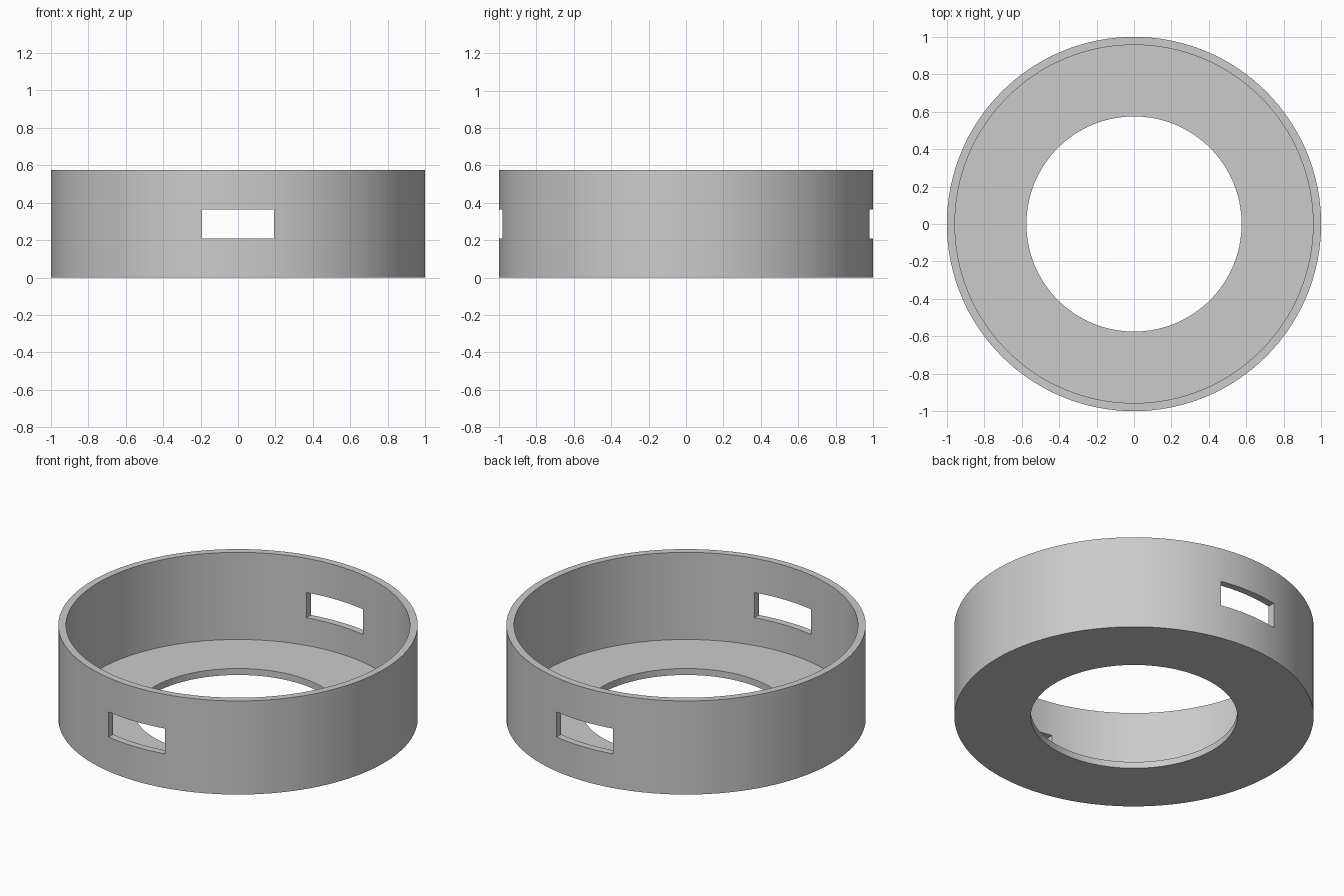
import bpy, bmesh, math
from mathutils import Matrix

cube = bpy.data.objects.get("Cube")
if cube:
    bpy.data.objects.remove(cube, do_unlink=True)

SEGMENTS = 128
HEIGHT, FLOOR = 0.575, 0.04
OUTER, INNER, HOLE = 1.0, 0.957, 0.575
SLOT_W, SLOT_H = 0.385, 0.155

grey = bpy.data.materials.new("plain_grey")
grey.use_nodes = True
colour = (0.6, 0.6, 0.6, 1)
grey.diffuse_color = colour
grey.node_tree.nodes["Principled BSDF"].inputs["Base Color"].default_value = colour


def make_object(name, bm):
    bmesh.ops.recalc_face_normals(bm, faces=bm.faces)
    mesh = bpy.data.meshes.new(name)
    bm.to_mesh(mesh)
    bm.free()
    mesh.materials.append(grey)
    obj = bpy.data.objects.new(name, mesh)
    bpy.context.collection.objects.link(obj)
    return obj


# Ring housing: L-shaped section swept around the z axis
profile = [(HOLE, 0), (OUTER, 0), (OUTER, HEIGHT),
           (INNER, HEIGHT), (INNER, FLOOR), (HOLE, FLOOR)]
bm = bmesh.new()
rings = []
for i in range(SEGMENTS):
    a = 2 * math.pi * i / SEGMENTS
    rings.append([bm.verts.new((r * math.cos(a), r * math.sin(a), z)) for r, z in profile])
for i, ring in enumerate(rings):
    after = rings[(i + 1) % SEGMENTS]
    for j in range(len(profile)):
        k = (j + 1) % len(profile)
        bm.faces.new((ring[j], after[j], after[k], ring[k]))
housing = make_object("ring_housing", bm)

# Front and back slots, cut by one long bar
bm = bmesh.new()
bmesh.ops.create_cube(bm, size=1, matrix=Matrix.Translation((0, 0, HEIGHT / 2))
                      @ Matrix.Diagonal((SLOT_W, 3, SLOT_H, 1)))
cutter = make_object("slot_cutter", bm)

cut = housing.modifiers.new("slots", "BOOLEAN")
cut.operation = "DIFFERENCE"
cut.solver = "EXACT"
cut.object = cutter
bpy.ops.object.select_all(action="DESELECT")
housing.select_set(True)
bpy.context.view_layer.objects.active = housing
bpy.ops.object.modifier_apply(modifier=cut.name)
bpy.data.objects.remove(cutter, do_unlink=True)

# Smooth curved walls, sharp rims and slot edges
bpy.ops.object.shade_smooth_by_angle(angle=math.radians(30))
